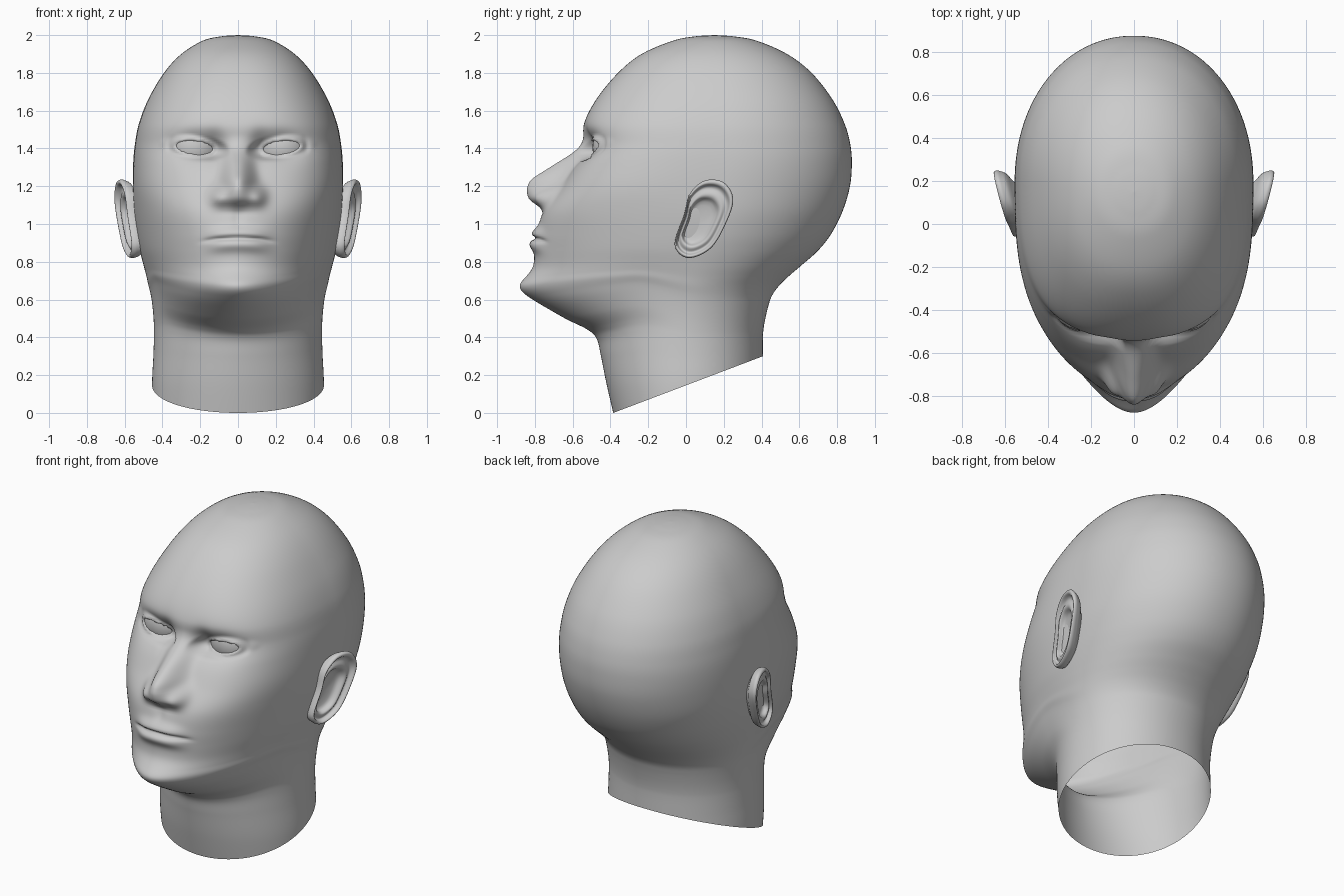
import bpy, bmesh, math
from mathutils import Vector

if "Cube" in bpy.data.objects:
    bpy.data.objects.remove(bpy.data.objects["Cube"])

SEG, SUB = 220, 10

# Head slices: z, front y, back y, half width, y of widest point, front squareness
SLICES = [
    (-.03, -.378, .410, .450, 0, 2.0), (.15, -.420, .408, .455, 0, 1.97),
    (.30, -.450, .407, .448, 0, 1.92), (.39, -.472, .407, .445, 0, 1.88),
    (.44, -.520, .410, .445, 0, 1.85), (.50, -.640, .420, .448, 0, 1.85),
    (.57, -.755, .437, .455, 0, 1.85), (.62, -.805, .455, .463, 0, 1.85),
    (.67, -.820, .490, .475, 0, 1.88), (.72, -.815, .540, .485, .02, 1.9),
    (.78, -.805, .610, .500, .04, 1.93), (.86, -.800, .700, .520, .06, 1.97),
    (.95, -.790, .770, .537, .10, 2.07), (1.07, -.755, .830, .552, .15, 2.3),
    (1.20, -.660, .868, .557, .18, 2.7), (1.32, -.590, .878, .555, .20, 2.8),
    (1.42, -.545, .870, .546, .20, 2.75), (1.53, -.540, .840, .525, .20, 2.65),
    (1.66, -.475, .775, .475, .20, 2.5), (1.80, -.360, .665, .392, .18, 2.35),
    (1.90, -.235, .535, .300, .16, 2.2), (1.97, -.070, .375, .187, .15, 2.1),
    (1.993, .045, .255, .092, .15, 2.0), (2.0, .149, .151, .001, .15, 2.0)]

# Nose ridge: z, projection, ridge width
NOSE = [(1.06, 0, .08), (1.09, .035, .08), (1.13, .115, .078), (1.17, .160, .073),
        (1.20, .178, .067), (1.24, .178, .062), (1.30, .120, .056),
        (1.385, .035, .05), (1.45, .005, .05), (1.50, 0, .05)]

EYE, EYE_R = Vector((.23, -.345, 1.405)), .15


def spline(pts, closed, sub):
    """Smooth points between the given ones."""
    n, out = len(pts), []
    for i in range(n if closed else n - 1):
        get = (lambda j: pts[j % n]) if closed else (lambda j: pts[max(0, min(n - 1, j))])
        quad = [get(i + k) for k in (-1, 0, 1, 2)]
        for s in range(sub):
            t = s / sub
            out.append([.5 * (2 * b + (c - a) * t + (2 * a - 5 * b + 4 * c - d) * t * t
                              + (3 * b - a - 3 * c + d) * t ** 3) for a, b, c, d in zip(*quad)])
    if not closed:
        out.append(list(pts[-1]))
    return out


def smooth(a, b, v):
    t = max(0, min(1, (v - a) / (b - a)))
    return t * t * (3 - 2 * t)


def bell(x, sx, z=0, sz=1):
    return math.exp(-.5 * ((x / sx) ** 2 + (z / sz) ** 2))


NOSE_FINE = spline(NOSE, False, 8)


def nose_at(z):
    for a, b in zip(NOSE_FINE, NOSE_FINE[1:]):
        if a[0] <= z < b[0]:
            t = (z - a[0]) / (b[0] - a[0])
            return a[1] + t * (b[1] - a[1]), a[2] + t * (b[2] - a[2])
    return 0, .05


def face(x, y, z):
    """Push the front of the head into facial features."""
    x = abs(x)
    if y > -.1 or x > .5 or not .45 < z < 1.65:
        return y
    # chin
    y -= .06 * bell(x, .14, z - .668, .048)
    # nose and nostril wings
    h, w = nose_at(z)
    y -= h * math.exp(-.5 * (x / w) ** 2 - .1 * (x / w) ** 4)
    y -= .05 * bell(x - .11, .03, z - 1.145, .036)
    # lips, mouth line and groove above the lip
    line = .925 - .5 * x * x
    across = math.exp(-(x / .15) ** 4)
    y -= .024 * across * bell(z - line - .03, .022)
    y -= .030 * across * bell(z - line + .033, .026)
    y += .022 * math.exp(-(x / .175) ** 6) * bell(z - line, .008)
    y += .008 * bell(x, .02, z - 1.03, .03)
    # eye sockets
    y += .05 * bell(x - .22, .09, z - 1.41, .055) + .028 * bell(x - .12, .035, z - 1.41, .055)
    # eyelids wrapped around the eyeball
    dx, dz = x - EYE.x, z - EYE.z + .1 * (.23 - x)
    e = math.hypot(dx / .098, dz / .036)
    if e < 2.2:
        low = .0105 if dx < 0 else .0105 - .006 * smooth(.06, .12, dx)
        ball = EYE.y - math.sqrt(max(low, EYE_R ** 2 - dx * dx - (z - EYE.z) ** 2))
        lid = ball + .025 - .038 * smooth(.8, 1.1, e)
        k = 1 - smooth(1.1, 2.0, e)
        y += (lid - y) * k
    return y


def finish(name, bm):
    bmesh.ops.recalc_face_normals(bm, faces=bm.faces)
    for f in bm.faces:
        f.smooth = True
    me = bpy.data.meshes.new(name)
    bm.to_mesh(me)
    bm.free()
    ob = bpy.data.objects.new(name, me)
    bpy.context.collection.objects.link(ob)
    return ob


def loft(bm, rings, cap):
    rows = [[bm.verts.new(p) for p in r] for r in rings]
    for a, b in zip(rows, rows[1:]):
        for i in range(len(a)):
            j = (i + 1) % len(a)
            bm.faces.new((a[i], a[j], b[j], b[i]))
    if cap:
        bm.faces.new(rows[-1])


# Head and neck, lofted with denser points on the face
bm = bmesh.new()
rings = []
for z, yf, yb, w, yc, nf in spline(SLICES, False, SUB):
    ring = []
    for i in range(SEG):
        u = 2 * i / SEG - 1
        a = math.pi * (.6 * u + .4 * u ** 3)
        s, c = math.sin(a), math.cos(a)
        n, d = (nf, yc - yf) if c > 0 else (2.08, yb - yc)
        k = (abs(s) ** n + abs(c) ** n) ** (-1 / n)
        x, y = w * s * k, yc - d * c * k
        # jaw line rises towards the ears
        lift = .45 * x * x * bell(z - .53, .15) * smooth(.1, -.3, y)
        ring.append((x, face(x, y, z), z + lift))
    rings.append(ring)
loft(bm, rings, True)
# slanted open neck end
bmesh.ops.bisect_plane(bm, geom=bm.verts[:] + bm.edges[:] + bm.faces[:],
                       plane_co=(0, -.385, 0), plane_no=(0, -.3, .792), clear_inner=True)
finish("head", bm)

# Ear outline (y, z) and rings from the root, over the rim, into the bowl
EAR = [(-.06, .89), (.01, .82), (.13, .87), (.21, 1.0), (.25, 1.13),
       (.20, 1.22), (.10, 1.23), (.02, 1.16), (-.01, 1.05)]
EAR_RINGS = [(.60, -.12), (.70, -.075), (.92, -.045), (.98, -.022), (1.0, -.005), (.97, .01),
             (.91, .01), (.86, -.008), (.80, -.014), (.70, -.004), (.62, -.008),
             (.52, -.035), (.25, -.045), (.03, -.047)]
outline = spline(EAR, True, 8)

for side, label in ((-1, "right"), (1, "left")):
    bm = bmesh.new()
    rings = []
    for s, off in spline(EAR_RINGS, False, 3):
        ring = []
        for py, pz in outline:
            # inner rings drift forward so the bowl opens near the front
            cy, cz = .07 - .02 * (1 - s), 1.03 - .04 * (1 - s)
            y, z = cy + (py - .07) * s, cz + (pz - 1.03) * s
            ring.append((side * (.60 + .26 * (y - .1) + .06 * (z - 1.03) + off), y, z))
        rings.append(ring)
    loft(bm, rings, True)
    finish(label + "_ear", bm)

    # Eyeball
    bm = bmesh.new()
    bmesh.ops.create_uvsphere(bm, u_segments=40, v_segments=24, radius=EYE_R)
    ob = finish(label + "_eyeball", bm)
    ob.location = (side * EYE.x, EYE.y, EYE.z)
